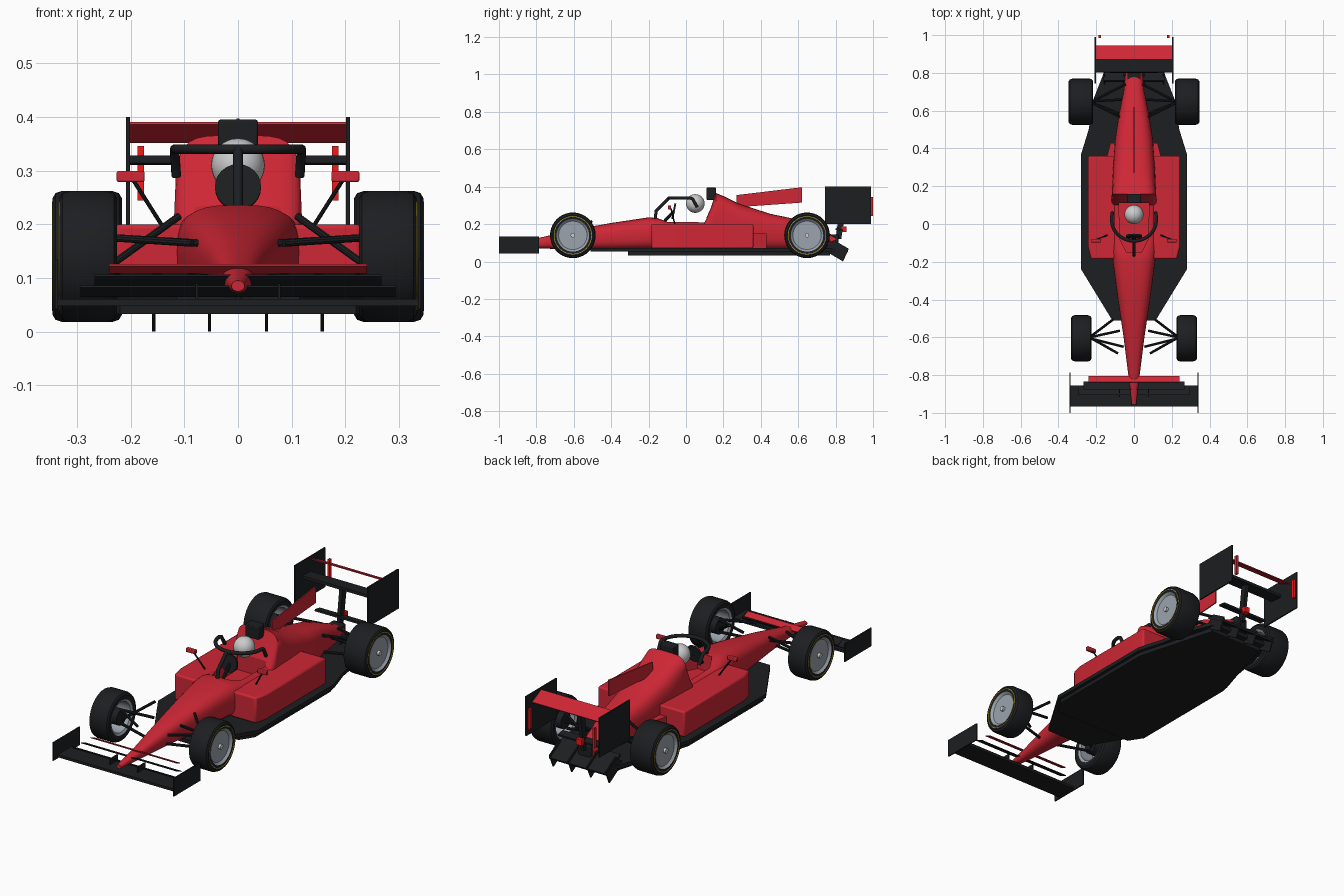
import bpy, bmesh, math
from mathutils import Vector, Matrix

if "Cube" in bpy.data.objects:
    bpy.data.objects.remove(bpy.data.objects["Cube"])


def material(name, col):
    m = bpy.data.materials.new(name)
    m.diffuse_color = (*col, 1)
    m.use_nodes = True
    m.node_tree.nodes["Principled BSDF"].inputs["Base Color"].default_value = m.diffuse_color
    return m


RED = material("red paint", (0.62, 0.02, 0.035))
BLACK = material("black carbon", (0.012, 0.013, 0.015))
GREY = material("rim grey", (0.33, 0.37, 0.42))
YELLOW = material("yellow stripe", (0.55, 0.4, 0.02))
LAMP = material("red lamp", (0.9, 0.01, 0.01))
WHITE = material("helmet white", (0.75, 0.75, 0.75))


def finish(name, bm, mat, bevel=0):
    bmesh.ops.recalc_face_normals(bm, faces=bm.faces)
    me = bpy.data.meshes.new(name)
    bm.to_mesh(me)
    bm.free()
    ob = bpy.data.objects.new(name, me)
    bpy.context.collection.objects.link(ob)
    if mat:
        me.materials.append(mat)
    if bevel:
        b = ob.modifiers.new("bevel", "BEVEL")
        b.width, b.segments = bevel, 2
    return ob


def box(name, c, size, mat, tilt=0, bevel=0):
    """Box tilted about x by degrees."""
    bm = bmesh.new()
    M = Matrix.Translation(c) @ Matrix.Rotation(math.radians(tilt), 4, 'X') @ Matrix.Diagonal((*size, 1))
    bmesh.ops.create_cube(bm, size=1, matrix=M)
    return finish(name, bm, mat, bevel)


def loft(name, rings, mat, closed=False, bevel=0):
    """Skin equal-length rings, capping the ends unless closed."""
    bm = bmesh.new()
    vs = [[bm.verts.new(p) for p in r] for r in rings]
    n = len(rings[0])
    for i in range(len(vs) if closed else len(vs) - 1):
        a, b = vs[i], vs[(i + 1) % len(vs)]
        for j in range(n):
            bm.faces.new((a[j], a[(j + 1) % n], b[(j + 1) % n], b[j]))
    if not closed:
        bm.faces.new(vs[0])
        bm.faces.new(vs[-1])
    return finish(name, bm, mat, bevel)


def plan(name, pts, z0, z1, mat, bevel=0):
    """Extrude an xy outline upward."""
    return loft(name, [[(x, y, z) for x, y in pts] for z in (z0, z1)], mat, bevel=bevel)


def side(name, pts, x, t, mat):
    """Extrude a yz outline across x."""
    return loft(name, [[(x + d, y, z) for y, z in pts] for d in (-t / 2, t / 2)], mat)


def rod(name, p, q, r, mat=BLACK, n=10):
    p, q = Vector(p), Vector(q)
    d = q - p
    rot = d.to_track_quat('Z', 'Y').to_matrix().to_4x4()
    bm = bmesh.new()
    bmesh.ops.create_cone(bm, cap_ends=True, segments=n, radius1=r, radius2=r, depth=d.length,
                          matrix=Matrix.Translation((p + q) / 2) @ rot)
    return finish(name, bm, mat)


def lathe(name, prof, c, s, mat, n=40):
    """Closed (radius, offset) profile spun round a wheel axle along x."""
    rings = []
    for i in range(n):
        a = 2 * math.pi * i / n
        rings.append([(c[0] + s * o, c[1] + r * math.cos(a), c[2] + r * math.sin(a)) for r, o in prof])
    return loft(name, rings, mat, closed=True)


def mirrored(pts):
    return pts + [(-x, y) for x, y in reversed(pts)]


# main body from nose tip to tail: y, half width, bottom, top, squareness
SECT = [(-.955, .012, .075, .095, 2.2), (-.8, .03, .07, .123, 2.4), (-.6, .055, .065, .17, 2.6),
        (-.4, .085, .06, .206, 2.8), (-.2, .112, .06, .236, 3), (-.15, .117, .06, .232, 3.2),
        (-.1, .12, .06, .214, 4), (.1, .12, .06, .214, 4), (.13, .12, .06, .28, 4),
        (.16, .117, .06, .366, 4.5), (.2, .115, .06, .35, 4), (.28, .112, .06, .31, 3.2), (.45, .1, .06, .255, 3),
        (.58, .08, .06, .228, 2.8), (.7, .055, .065, .18, 2.6), (.8, .045, .075, .135, 2.4)]
rings = []
for y, w, z0, z1, e in SECT:
    ring = []
    for i in range(32):
        a = 2 * math.pi * i / 32
        c, s = math.cos(a), math.sin(a)
        ring.append((w * math.copysign(abs(c) ** (2 / e), c), y,
                     (z0 + z1) / 2 + (z1 - z0) / 2 * math.copysign(abs(s) ** (2 / e), s)))
    rings.append(ring)
body = loft("body_shell", rings, RED)

# cockpit opening
cut = plan("cockpit_cutter", mirrored([(.04, -.15), (.075, -.08), (.08, .11)]), .15, .3, None)
cut.hide_render = cut.hide_viewport = True
cut.display_type = 'WIRE'
b = body.modifiers.new("cockpit", "BOOLEAN")
b.operation, b.object, b.solver = 'DIFFERENCE', cut, 'EXACT'

# engine fin, intake and driver
side("engine_fin", [(.27, .29), (.27, .355), (.62, .397), (.62, .315)], 0, .006, RED)
box("air_intake", (0, .135, .362), (.074, .05, .066), BLACK, bevel=.004)
bm = bmesh.new()
bmesh.ops.create_uvsphere(bm, u_segments=32, v_segments=16, radius=.05, matrix=Matrix.Translation((0, .05, .31)))
finish("helmet", bm, WHITE)
rod("steering_wheel", (0, -.07, .27), (0, -.06, .268), .043, n=24)
rod("steering_column", (0, -.13, .2), (0, -.065, .268), .008)

# cockpit protection ring
arc = [(.115, .06, .29), (.118, .035, .335)]
arc += [(.118 * math.cos(a), .02 - .11 * math.sin(a), .34) for a in [math.pi * i / 16 for i in range(17)]]
arc += [(-.118, .035, .335), (-.115, .06, .29)]
for name, pts in (("halo_ring", arc), ("halo_pillar", [(0, -.09, .34), (0, -.16, .27), (0, -.165, .22)])):
    cu = bpy.data.curves.new(name, 'CURVE')
    cu.dimensions, cu.bevel_depth, cu.bevel_resolution, cu.use_fill_caps = '3D', .009, 3, True
    sp = cu.splines.new('POLY')
    sp.points.add(len(pts) - 1)
    for p, co in zip(sp.points, pts):
        p.co = (*co, 1)
    cu.materials.append(BLACK)
    bpy.context.collection.objects.link(bpy.data.objects.new(name, cu))

# floor, plank and diffuser
plan("floor", mirrored([(.115, -.51), (.28, -.24), (.28, .37), (.24, .5), (.215, .66), (.16, .8)]), .053, .072, BLACK)
plan("plank", mirrored([(.22, -.31), (.265, -.24), (.265, .36), (.225, .5), (.15, .77)]), .033, .053, BLACK)
box("diffuser", (0, .81, .082), (.325, .125, .012), BLACK, tilt=-30)
for x in (-.157, -.053, .053, .157):
    side("diffuser_fin", [(.73, .065), (.79, .115), (.87, .068), (.84, 0)], x, .006, BLACK)

# front wing, flaps with trailing edge down
box("front_wing_plane", (0, -.91, .054), (.67, .11, .013), BLACK)
for name, w, y, z, d, mat in (("front_flap_low", .586, -.885, .075, .045, BLACK),
                              ("front_flap_mid", .535, -.855, .096, .045, BLACK),
                              ("front_flap_top", .48, -.822, .117, .036, RED)):
    box(name, (0, y, z), (w, d, .004), mat, tilt=-23)

# rear wing
box("rear_wing_plane", (0, .837, .319), (.405, .068, .014), BLACK, tilt=-3)
box("rear_wing_flap", (0, .907, .371), (.405, .083, .005), RED, tilt=-25)
side("rear_wing_pylon", [(.8, .12), (.83, .12), (.86, .315), (.825, .315)], 0, .018, BLACK)
box("beam_wing", (0, .82, .17), (.26, .04, .01), BLACK, tilt=-10)
box("gearbox", (0, .775, .11), (.07, .08, .07), BLACK, bevel=.006)
box("tail_lamp", (0, .845, .172), (.03, .025, .03), LAMP)

for s in (1, -1):
    # wing end plates and lamps
    box("front_end_plate", (s * .338, -.893, .088), (.006, .214, .092), BLACK)
    box("front_wing_strut", (s * .077, -.885, .075), (.005, .06, .03), BLACK)
    box("rear_end_plate", (s * .205, .867, .3), (.007, .245, .2), BLACK)
    box("end_plate_lamp", (s * .181, .992, .295), (.012, .016, .102), LAMP)
    # side pod, rear step and front turning vane
    plan("side_pod", [(s * .09, -.185), (s * .228, -.185), (s * .243, -.12), (s * .243, .36), (s * .09, .36)],
         .07, .2, RED, bevel=.008)
    plan("pod_tail", [(s * .08, .35), (s * .145, .35), (s * .125, .43), (s * .08, .43)], .07, .15, RED)
    # mirror
    box("mirror", (s * .2, -.088, .289), (.052, .018, .02), RED, bevel=.003)
    rod("mirror_stay", (s * .195, -.08, .282), (s * .143, -.06, .2), .004)
    # suspension
    for end in ((.085, -.685, .165), (.075, -.565, .165), (.11, -.505, .215)):
        low = end[2] > .2
        rod("front_arm", (s * .235, -.6, .125 if low else .175), (s * end[0], end[1], end[2]), .007)
    rod("front_lower_arm", (s * .235, -.605, .11), (s * .055, -.65, .1), .007)
    for p, q in (((.22, .64, .18), (.06, .56, .19)), ((.22, .65, .18), (.045, .74, .15)),
                 ((.22, .64, .1), (.07, .58, .1)), ((.22, .65, .14), (.04, .66, .14))):
        rod("rear_arm", (s * p[0], p[1], p[2]), (s * q[0], q[1], q[2]), .007)
    # wheels: centre x, y, half width
    for pos, x, y, h in (("front", .279, -.605, .054), ("rear", .281, .647, .065)):
        c = (s * x, y, .14)
        lathe(pos + "_tyre", [(.086, -h + .004), (.108, -h), (.118, -h + .006), (.122, -h + .018), (.122, h - .018),
                              (.118, h - .006), (.108, h), (.086, h - .004), (.08, h - .02), (.08, -h + .02)],
              c, s, BLACK)
        lathe(pos + "_tyre_stripe", [(.099, h - .004), (.102, h - .004), (.102, h + .001), (.099, h + .001)],
              c, s, YELLOW)
        lathe(pos + "_rim_barrel", [(.076, -h + .008), (.087, -h + .002), (.087, h - .002), (.076, h - .012)],
              c, s, GREY)
        rod(pos + "_rim_disc", (s * (x + h - .025), y, .14), (s * (x + h - .012), y, .14), .079, GREY, 40)
        rod(pos + "_wheel_nut", (s * (x + h - .02), y, .14), (s * (x + h), y, .14), .012, WHITE, 16)
        rod(pos + "_upright", (s * (x - h + .005), y, .14), (s * (x + h - .02), y, .14), .04, BLACK, 20)

# smooth shading with sharp edges kept
bpy.ops.object.select_all(action='DESELECT')
for ob in bpy.context.scene.objects:
    if ob.type == 'MESH' and not ob.hide_render:
        ob.select_set(True)
        bpy.context.view_layer.objects.active = ob
bpy.ops.object.shade_smooth_by_angle(angle=math.radians(35))
